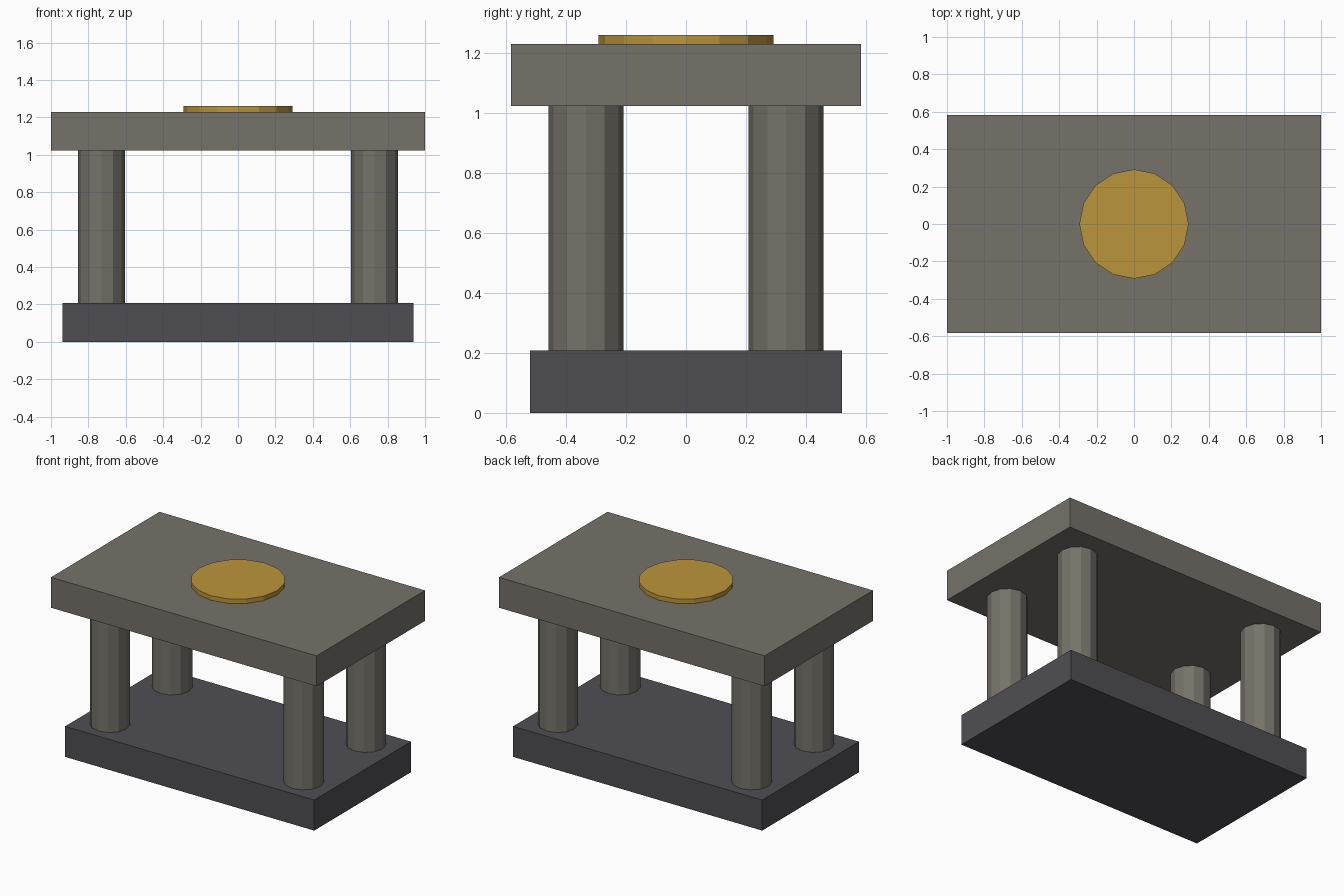
import bpy

if "Cube" in bpy.data.objects:
    bpy.data.objects.remove(bpy.data.objects["Cube"])


def material(name, rgb):
    m = bpy.data.materials.new(name)
    m.diffuse_color = (*rgb, 1)
    m.use_nodes = True
    m.node_tree.nodes["Principled BSDF"].inputs["Base Color"].default_value = m.diffuse_color
    return m


def finish(name, mat):
    ob = bpy.context.object
    ob.name = name
    ob.data.materials.append(mat)


def box(name, sx, sy, z0, z1, mat):
    bpy.ops.mesh.primitive_cube_add(size=1, location=(0, 0, (z0 + z1) / 2))
    bpy.context.object.scale = (sx, sy, z1 - z0)
    bpy.ops.object.transform_apply(location=False, rotation=False, scale=True)
    finish(name, mat)


def cylinder(name, x, y, r, z0, z1, sides, mat):
    bpy.ops.mesh.primitive_cylinder_add(
        vertices=sides, radius=r, depth=z1 - z0, location=(x, y, (z0 + z1) / 2))
    finish(name, mat)


stone = material("stone", (0.18, 0.168, 0.144))
dark_stone = material("dark_stone", (0.078, 0.076, 0.086))
gold = material("gold", (0.50, 0.30, 0.045))

BASE_TOP, SLAB_BOTTOM, SLAB_TOP = 0.208, 1.023, 1.23

# Base plinth and table slab
box("base", 1.876, 1.04, 0, BASE_TOP, dark_stone)
box("table_slab", 2.0, 1.166, SLAB_BOTTOM, SLAB_TOP, stone)

# Four corner columns
for sx, side in ((-1, "left"), (1, "right")):
    for sy, end in ((-1, "front"), (1, "back")):
        cylinder(f"{end}_{side}_column", sx * 0.73, sy * 0.334, 0.125,
                 BASE_TOP, SLAB_BOTTOM, 12, stone)

# Raised disc on top
cylinder("top_disc", 0, 0, 0.292, SLAB_TOP, 1.261, 16, gold)
